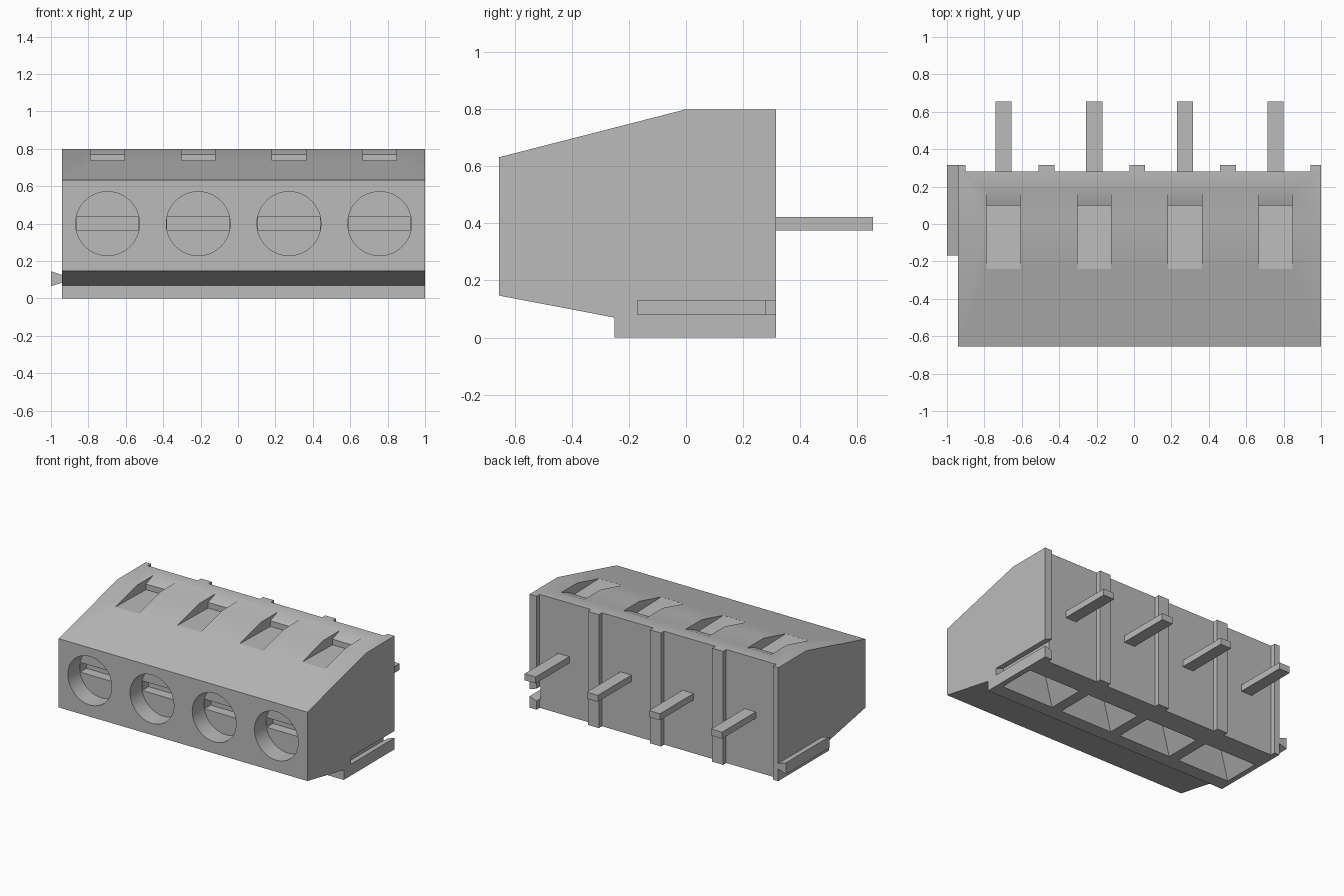
import bpy, bmesh, math
from mathutils import Vector

if "Cube" in bpy.data.objects:
    bpy.data.objects.remove(bpy.data.objects["Cube"])

grey = bpy.data.materials.new("plain grey")
grey.use_nodes = True
colour = (0.5, 0.5, 0.5, 1)
grey.diffuse_color = colour
grey.node_tree.nodes["Principled BSDF"].inputs["Base Color"].default_value = colour

PITCH = 0.485
CELLS = [-0.6975 + PITCH * i for i in range(4)]
LEFT, RIGHT, FRONT, BACK, TOP = -0.94, 1.0, -0.655, 0.315, 0.8


def make_object(name, bm):
    bmesh.ops.recalc_face_normals(bm, faces=bm.faces[:])
    mesh = bpy.data.meshes.new(name)
    bm.to_mesh(mesh)
    bm.free()
    mesh.materials.append(grey)
    obj = bpy.data.objects.new(name, mesh)
    bpy.context.collection.objects.link(obj)
    return obj


def loft(bm, ring_a, ring_b):
    """Closed solid between two rings of equal length."""
    a = [bm.verts.new(p) for p in ring_a]
    b = [bm.verts.new(p) for p in ring_b]
    bm.faces.new(a)
    bm.faces.new(b[::-1])
    for i in range(len(a)):
        j = (i + 1) % len(a)
        bm.faces.new((a[i], a[j], b[j], b[i]))


def prism_x(bm, profile, x0, x1):
    loft(bm, [(x0, y, z) for y, z in profile], [(x1, y, z) for y, z in profile])


def box(bm, x0, x1, y0, y1, z0, z1):
    prism_x(bm, [(y0, z0), (y1, z0), (y1, z1), (y0, z1)], x0, x1)


def rect(x, half, y0, y1, z):
    return [(x - half, y0, z), (x + half, y0, z), (x + half, y1, z), (x - half, y1, z)]


def cut(target, name, bm):
    cutter = make_object(name, bm)
    cutter.hide_render = True
    mod = target.modifiers.new(name, 'BOOLEAN')
    mod.operation = 'DIFFERENCE'
    mod.solver = 'EXACT'
    mod.object = cutter
    bpy.ops.object.select_all(action='DESELECT')
    bpy.context.view_layer.objects.active = target
    target.select_set(True)
    bpy.ops.object.modifier_apply(modifier=mod.name)
    bpy.data.objects.remove(cutter)


# Housing: side profile extruded across the width
bm = bmesh.new()
prism_x(bm, [(-0.25, 0), (BACK, 0), (BACK, TOP), (0, TOP),
             (FRONT, 0.632), (FRONT, 0.147), (-0.25, 0.07)], LEFT, RIGHT)
housing = make_object("housing", bm)

# Recessed back panels, leaving upright ribs between them
bm = bmesh.new()
for i in range(4):
    x0 = -0.9 if i == 0 else -0.9 + PITCH * i - 0.01
    box(bm, x0, -0.51 + PITCH * i, 0.28, 0.45, -0.1, 0.9)
cut(housing, "back_panel_cutter", bm)

# Round screw wells in the front
bm = bmesh.new()
for x in CELLS:
    ring = [(x + 0.171 * math.cos(a), 0.4 + 0.171 * math.sin(a))
            for a in (math.tau * k / 48 for k in range(48))]
    loft(bm, [(u, FRONT - 0.1, v) for u, v in ring], [(u, FRONT + 0.13, v) for u, v in ring])
cut(housing, "screw_well_cutter", bm)

# Screwdriver slots in the well floors
bm = bmesh.new()
for x in CELLS:
    box(bm, x - 0.166, x + 0.166, FRONT + 0.1, FRONT + 0.2, 0.367, 0.435)
cut(housing, "screw_slot_cutter", bm)

# Notches in the sloping top
bm = bmesh.new()
for x in CELLS:
    prism_x(bm, [(-0.24, 0.738), (0.1, 0.73), (0.1, 0.77), (0.18, TOP),
                 (0.18, 0.95), (-0.24, 0.95)], x - 0.09, x + 0.09)
cut(housing, "top_notch_cutter", bm)

# Tapered wire entries in the base
bm = bmesh.new()
for x in CELLS:
    slope = 0.1
    loft(bm, rect(x, 0.205, -0.15, 0.12, -0.001), rect(x, 0.1, -0.09, 0.06, 0.16))
cut(housing, "wire_entry_cutter", bm)

# Dovetail groove on the left side
bm = bmesh.new()
groove = [(1.02, 0.087), (0.94, 0.06), (0.94, 0.15), (1.02, 0.123)]
loft(bm, [(x, -0.17, z) for x, z in groove], [(x, 0.4, z) for x, z in groove])
cut(housing, "groove_cutter", bm)

bpy.ops.object.shade_smooth_by_angle(angle=math.radians(30))

# Matching dovetail rail on the right side
bm = bmesh.new()
rail = [(LEFT, 0.085), (-1.0, 0.065), (-1.0, 0.145), (LEFT, 0.125)]
loft(bm, [(x, -0.168, z) for x, z in rail], [(x, BACK, z) for x, z in rail])
make_object("dovetail_rail", bm)

# Contact pins out of the back
for i, x in enumerate(CELLS):
    bm = bmesh.new()
    box(bm, x - 0.043, x + 0.043, 0.2, 0.655, 0.376, 0.422)
    make_object(f"contact_pin_{i + 1}", bm)
